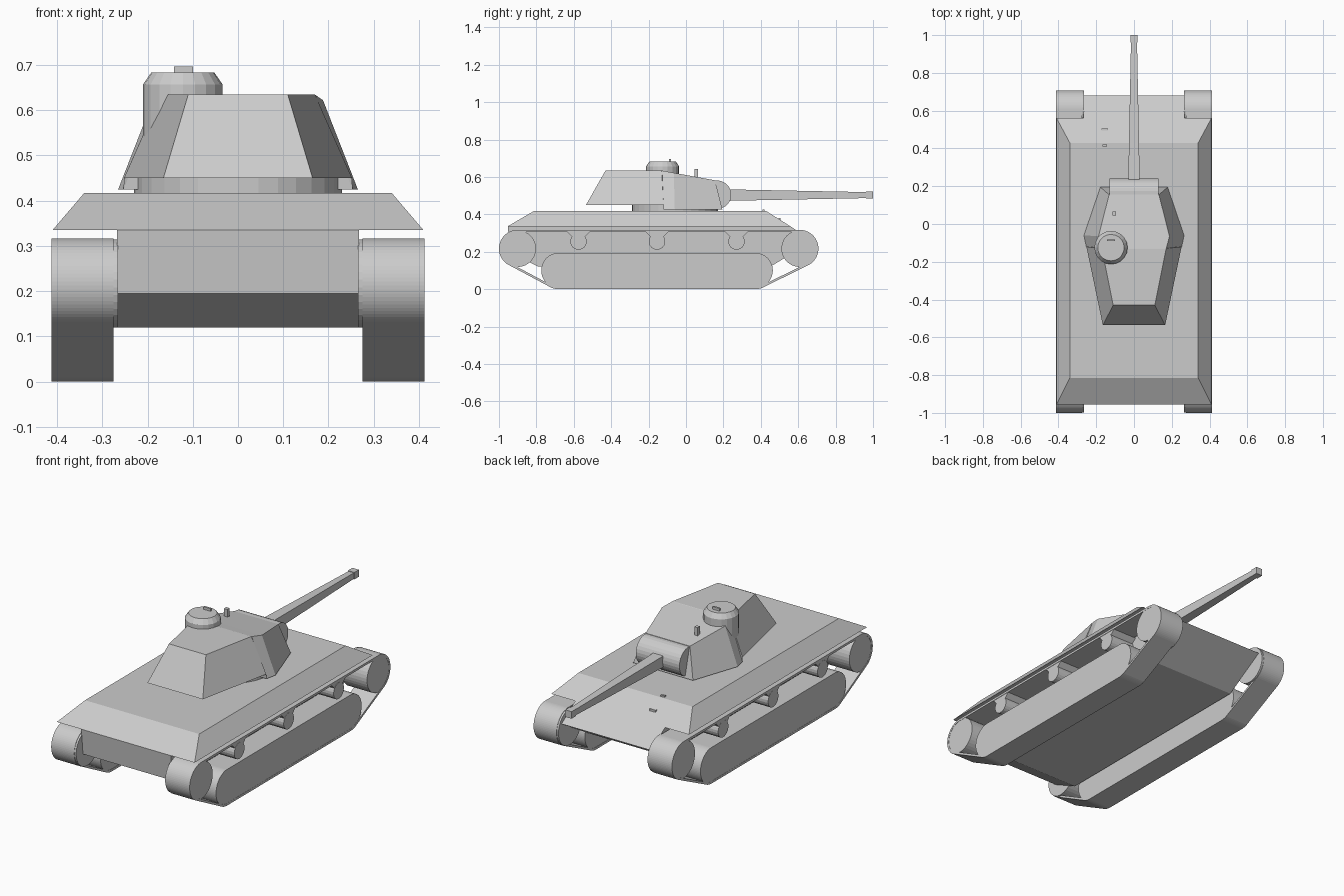
import bpy, bmesh, math
from mathutils import Vector

if "Cube" in bpy.data.objects:
    bpy.data.objects.remove(bpy.data.objects["Cube"])


def make(name, verts, faces):
    me = bpy.data.meshes.new(name)
    me.from_pydata([tuple(v) for v in verts], [], faces)
    bm = bmesh.new()
    bm.from_mesh(me)
    bmesh.ops.recalc_face_normals(bm, faces=bm.faces)
    bm.to_mesh(me)
    bm.free()
    ob = bpy.data.objects.new(name, me)
    bpy.context.collection.objects.link(ob)
    return ob


def loft(name, loops):
    """Skin matching closed loops and cap both ends."""
    n = len(loops[0])
    verts = [p for loop in loops for p in loop]
    faces = [list(range(n)), list(range((len(loops) - 1) * n, len(loops) * n))]
    for k in range(len(loops) - 1):
        for i in range(n):
            j = (i + 1) % n
            faces.append([k*n + i, k*n + j, (k+1)*n + j, (k+1)*n + i])
    return make(name, verts, faces)


def prism(name, yz, x0, x1):
    return loft(name, [[(x, y, z) for y, z in yz] for x in (x0, x1)])


def rect(x0, x1, y0, y1, z):
    return [(x0, y0, z), (x1, y0, z), (x1, y1, z), (x0, y1, z)]


def box(name, c, s):
    x, y, z = c
    a, b, h = (v / 2 for v in s)
    return loft(name, [rect(x-a, x+a, y-b, y+b, z-h), rect(x-a, x+a, y-b, y+b, z+h)])


def ring(cx, cy, r, z, n):
    return [(cx + r*math.cos(2*math.pi*i/n), cy + r*math.sin(2*math.pi*i/n), z) for i in range(n)]


def wrap(centres, r, n=72):
    """Outline of equal circles with a taut band around them."""
    pts = []
    for i in range(n):
        a = 2 * math.pi * (i + 0.5) / n
        d = Vector((math.cos(a), math.sin(a)))
        c = max((Vector(c) for c in centres), key=lambda c: c.dot(d))
        pts.append(c + d * r)
    return pts


# Hull
prism("lower_hull", [(-0.953, 0.336), (-0.94, 0.195), (-0.79, 0.12), (0.45, 0.12),
                     (0.68, 0.258), (0.558, 0.336)], -0.267, 0.267)
loft("upper_hull", [rect(-0.41, 0.41, -0.955, 0.56, 0.335),
                    rect(-0.34, 0.34, -0.815, 0.43, 0.417)])

# Running gear, both sides
idler, sprocket = (-0.9, 0.217), (0.608, 0.217)
road = [(-0.68, 0.1), (0.37, 0.1)]
for side, s in (("left", -1), ("right", 1)):
    x0, x1 = 0.275 * s, 0.412 * s
    outer, inner = (wrap([idler, sprocket] + road, r) for r in (0.1, 0.088))
    n = len(outer)
    loops = [(outer, x0), (outer, x1), (inner, x1), (inner, x0)]
    verts = [(x, p.x, p.y) for pts, x in loops for p in pts]
    faces = [[k*n + i, k*n + (i+1) % n, (k+1) % 4*n + (i+1) % n, (k+1) % 4*n + i]
             for k in range(4) for i in range(n)]
    make(side + "_track", verts, faces)
    prism(side + "_road_wheels", wrap(road, 0.094), 0.277*s, 0.411*s)
    prism(side + "_idler", wrap([idler], 0.098, 36), 0.265*s, 0.411*s)
    prism(side + "_sprocket", wrap([sprocket], 0.098, 36), 0.265*s, 0.411*s)
    for i, y in enumerate((-0.575, -0.155, 0.27)):
        prism(f"{side}_return_roller_{i}", wrap([(y, 0.255)], 0.044, 20), 0.265*s, 0.411*s)
        prism(f"{side}_roller_bracket_{i}", [(y-0.06, 0.306), (y-0.03, 0.275),
              (y+0.03, 0.275), (y+0.06, 0.306)], 0.267*s, 0.41*s)

# Turret: bottom and top edge (half width, y, z) from back to front
sections = [((0.165, -0.535, 0.45), (0.11, -0.43, 0.635)),
            ((0.252, -0.12, 0.45), (0.17, -0.13, 0.635)),
            ((0.253, -0.119, 0.425), (0.171, -0.128, 0.634)),
            ((0.265, -0.06, 0.425), (0.188, -0.065, 0.622)),
            ((0.178, 0.195, 0.425), (0.132, 0.155, 0.582))]
loft("turret", [[(-b[0], b[1], b[2]), b, t, (-t[0], t[1], t[2])] for b, t in sections])
loft("turret_ring", [ring(0, -0.06, 0.23, z, 32) for z in (0.41, 0.452)])

# Mantlet and gun
prism("mantlet", wrap([(0.166, 0.505)], 0.076, 28), -0.13, 0.13)
loft("gun_barrel", [[(x*h, y, 0.503 + z*h) for x, z in ((-1, -1), (1, -1), (1, 1), (-1, 1))]
                    for y, h in ((0.2, 0.031), (0.965, 0.016))])
box("muzzle", (0, 0.981, 0.503), (0.038, 0.038, 0.038))

# Cupola and fittings
loft("cupola", [ring(-0.122, -0.125, r, z, 20)
                for r, z in ((0.088, 0.53), (0.088, 0.657), (0.07, 0.683))])
box("cupola_sight", (-0.121, -0.086, 0.688), (0.042, 0.01, 0.018))
box("periscope", (-0.105, 0.055, 0.61), (0.02, 0.02, 0.065))
box("driver_visor", (-0.155, 0.415, 0.419), (0.022, 0.012, 0.012))
box("hull_sight", (-0.155, 0.5, 0.374), (0.035, 0.01, 0.014))
